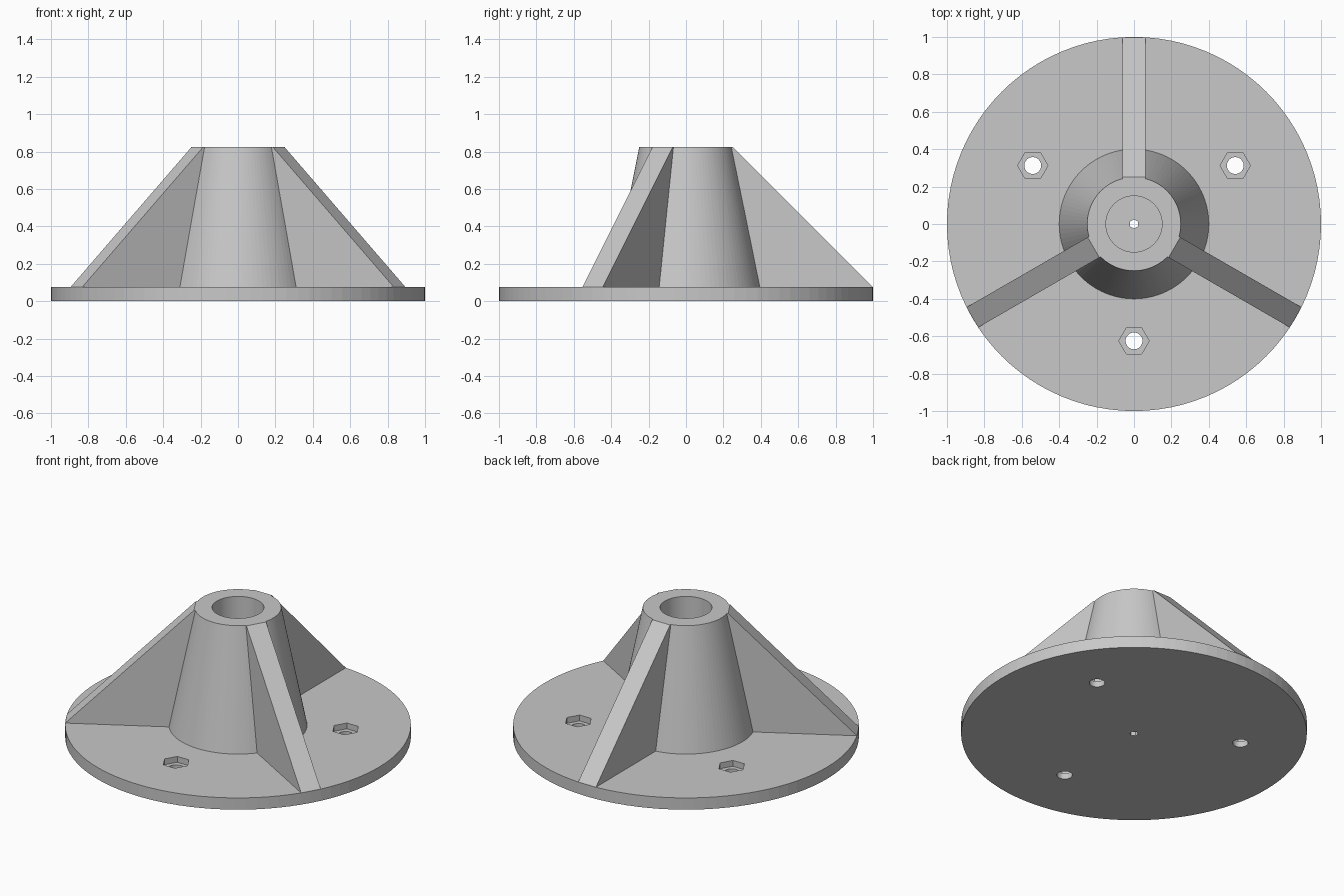
import bpy, bmesh, math
from mathutils import Matrix, Vector

if "Cube" in bpy.data.objects:
    bpy.data.objects.remove(bpy.data.objects["Cube"], do_unlink=True)

FLANGE_H = 0.075     # flange thickness
TOP_H = 0.825        # top of the hub
RIB_W = 0.125        # rib thickness
BOLT_R = 0.625       # bolt circle radius

grey = bpy.data.materials.new("plain_grey")
grey.use_nodes = True
grey.diffuse_color = (0.58, 0.58, 0.58, 1)
grey.node_tree.nodes["Principled BSDF"].inputs["Base Color"].default_value = (0.58, 0.58, 0.58, 1)


def make_object(name, bm):
    bmesh.ops.recalc_face_normals(bm, faces=bm.faces[:])
    mesh = bpy.data.meshes.new(name)
    bm.to_mesh(mesh)
    bm.free()
    mesh.materials.append(grey)
    obj = bpy.data.objects.new(name, mesh)
    bpy.context.collection.objects.link(obj)
    return obj


def add_prism(bm, radius, sides, z0, z1, x=0, y=0, turn=0):
    place = Matrix.Translation((x, y, (z0 + z1) / 2)) @ Matrix.Rotation(turn, 4, "Z")
    bmesh.ops.create_cone(bm, cap_ends=True, segments=sides, radius1=radius,
                          radius2=radius, depth=z1 - z0, matrix=place)


def cut(target, cutter):
    mod = target.modifiers.new(cutter.name, "BOOLEAN")
    mod.operation = "DIFFERENCE"
    mod.solver = "EXACT"
    mod.object = cutter
    cutter.hide_render = True
    cutter.hide_set(True)


# Flange and tapered hub, turned as one closed profile with a blind bore
profile = [(0, 0), (1, 0), (1, FLANGE_H), (0.4, FLANGE_H), (0.25, TOP_H),
           (0.15, TOP_H), (0.15, FLANGE_H), (0, FLANGE_H)]
bm = bmesh.new()
verts = [bm.verts.new((r, 0, z)) for r, z in profile]
edges = [bm.edges.new(pair) for pair in zip(verts, verts[1:])]
bmesh.ops.spin(bm, geom=verts + edges, axis=(0, 0, 1), cent=(0, 0, 0),
               angle=math.tau, steps=96, use_duplicate=False)
bmesh.ops.remove_doubles(bm, verts=bm.verts[:], dist=0.0005)
body = make_object("flange_and_hub", bm)

# Bolt holes and the small centre hole
bm = bmesh.new()
add_prism(bm, 0.025, 6, -0.1, 0.2)
bolt_angles = [math.radians(a) for a in (30, 150, 270)]
for a in bolt_angles:
    add_prism(bm, 0.045, 32, -0.1, 0.2, BOLT_R * math.cos(a), BOLT_R * math.sin(a))
cut(body, make_object("hole_cutter", bm))

# Hexagonal nut pockets, corners pointing sideways
bm = bmesh.new()
for a in bolt_angles:
    add_prism(bm, 0.081, 6, FLANGE_H / 2, 0.2, BOLT_R * math.cos(a),
              BOLT_R * math.sin(a), math.pi / 2)
pockets = make_object("nut_pocket_cutter", bm)
# Align a corner with the x axis whatever the primitive's starting angle
first = pockets.data.vertices[0].co
centre = Vector((BOLT_R * math.cos(bolt_angles[0]), BOLT_R * math.sin(bolt_angles[0]), first.z))
offset = first - centre
if abs(math.sin(3 * math.atan2(offset.y, offset.x))) > 0.5:
    pockets.data.transform(Matrix.Rotation(math.pi / 2, 4, "Z"))
    pockets.data.transform(Matrix.Rotation(math.pi, 4, "Z"))
cut(body, pockets)

# Three sloping ribs, set slightly into the hub and flange
rib_profile = [(0.24, 0.05), (0.9, 0.05), (0.998, FLANGE_H), (0.25, TOP_H), (0.24, TOP_H)]
for name, degrees in (("back_rib", 90), ("right_rib", 210), ("left_rib", 330)):
    bm = bmesh.new()
    face = bm.faces.new([bm.verts.new((r, -RIB_W / 2, z)) for r, z in rib_profile])
    extruded = bmesh.ops.extrude_face_region(bm, geom=[face])["geom"]
    moved = [g for g in extruded if isinstance(g, bmesh.types.BMVert)]
    bmesh.ops.translate(bm, verts=moved, vec=(0, RIB_W, 0))
    bmesh.ops.rotate(bm, verts=bm.verts[:], cent=(0, 0, 0),
                     matrix=Matrix.Rotation(math.radians(degrees), 3, "Z"))
    make_object(name, bm)
